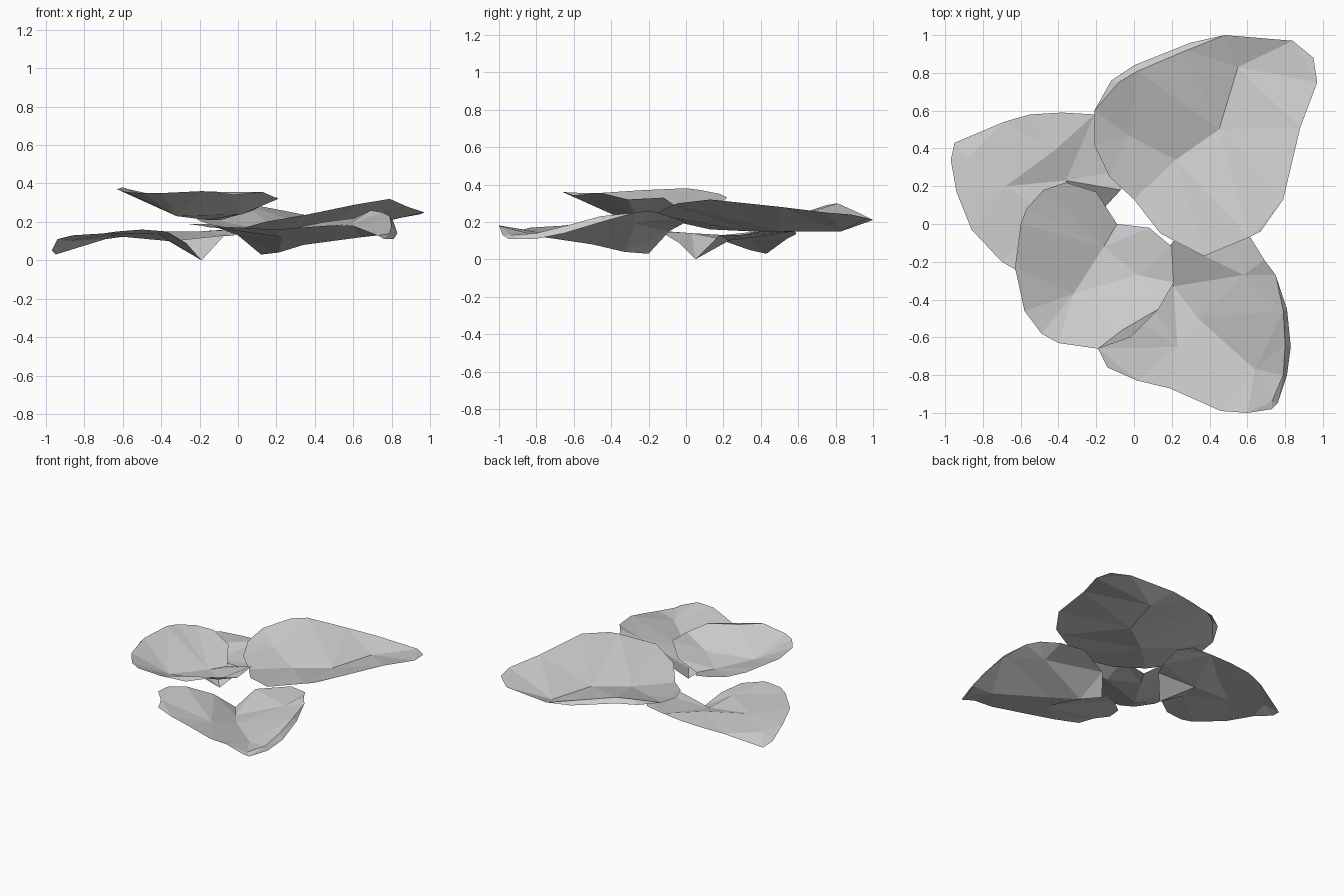
import bpy
import bmesh
from mathutils import Vector
from mathutils.geometry import delaunay_2d_cdt

default_cube = bpy.data.objects.get("Cube")
if default_cube:
    bpy.data.objects.remove(default_cube, do_unlink=True)

# One plain grey for all the petals
grey = bpy.data.materials.new("pale_grey")
grey.use_nodes = True
tone = (0.6, 0.6, 0.6, 1)
grey.diffuse_color = tone
grey.node_tree.nodes["Principled BSDF"].inputs["Base Color"].default_value = tone


def make_petal(name, rim, folds):
    """Span a faceted single sheet between a rim loop and its fold lines."""
    points = list(rim)
    edges = [(i, (i + 1) % len(rim)) for i in range(len(rim))]
    for fold in folds:
        start = len(points)
        points += fold
        edges += [(start + i, start + i + 1) for i in range(len(fold) - 1)]

    # Triangulate in plan, then lift every corner to its own height
    flat = [Vector(p[:2]) for p in points]
    corners, _, faces, sources, _, _ = delaunay_2d_cdt(flat, edges, [], 1, 1e-5)
    bm = bmesh.new()
    verts = []
    for corner, source in zip(corners, sources):
        if source:
            height = points[source[0]][2]
        else:
            height = min(points, key=lambda p: (Vector(p[:2]) - corner).length)[2]
        verts.append(bm.verts.new((corner.x, corner.y, height)))
    for face in faces:
        bm.faces.new([verts[i] for i in face])

    # Upper side faces the sky
    bm.normal_update()
    for face in bm.faces:
        if face.normal.z < 0:
            face.normal_flip()
    mesh = bpy.data.meshes.new(name)
    bm.to_mesh(mesh)
    bm.free()
    mesh.materials.append(grey)
    petal = bpy.data.objects.new(name, mesh)
    bpy.context.collection.objects.link(petal)
    return petal


# Large petal at the back left, a shallow trough with raised sides
make_petal(
    "back_left_petal",
    rim=[
        (-.21, .60, .24), (-.12, .76, .26), (0, .84, .27), (.3, .96, .22),
        (.48, 1, .21), (.84, .97, .22), (.95, .88, .24), (.97, .75, .25),
        (.88, .51, .28), (.79, .13, .32), (.67, -.04, .3), (.61, -.07, .29),
        (.37, -.17, .24), (.14, -.05, .2), (0, .13, .16), (-.13, .25, .18),
        (-.21, .42, .21),
    ],
    folds=[
        [(-.08, .75, .29), (.02, .81, .3), (.28, .92, .25)],
        [(.22, .34, .15), (.45, .5, .15), (.55, .83, .15)],
        [(-.03, .47, .19)],
    ],
)

# Heart-shaped petal at the back right, its base dipping to the ground
make_petal(
    "back_right_petal",
    rim=[
        (-.97, .34, .05), (-.95, .43, .03), (-.69, .54, .11), (-.55, .58, .13),
        (-.38, .59, .14), (-.21, .58, .15), (-.06, .56, .16), (0, .46, .16),
        (-.02, .29, .13), (-.07, .18, .13), (-.19, .05, 0), (-.27, -.04, .09),
        (-.37, -.14, .15), (-.5, -.24, .16), (-.63, -.24, .15), (-.7, -.2, .14),
        (-.86, -.03, .13), (-.94, .17, .11),
    ],
    folds=[
        [(-.88, .35, .1), (-.68, .2, .13), (-.36, .23, .1)],
        [(-.42, .39, .15)],
        [(-.42, .03, .14)],
    ],
)

# Highest petal at the front right, a bowl folded along its middle
make_petal(
    "front_right_petal",
    rim=[
        (-.6, 0, .38), (-.57, .08, .37), (-.48, .18, .35), (-.36, .22, .33),
        (-.2, .17, .28), (-.09, 0, .21), (.08, -.02, .26), (.2, -.12, .33),
        (.21, -.31, .32), (.13, -.45, .355), (-.02, -.6, .34), (-.19, -.66, .36),
        (-.4, -.63, .35), (-.49, -.58, .35), (-.58, -.46, .355), (-.63, -.23, .37),
    ],
    folds=[
        [(-.16, -.12, .21), (-.32, -.37, .23)],
        [(-.06, -.56, .355)],
        [(.02, -.27, .24)],
    ],
)

# Heart-shaped petal at the front left, curling down along its outer side
make_petal(
    "front_left_petal",
    rim=[
        (-.27, -.58, .19), (-.19, -.66, .18), (-.14, -.76, .17), (.02, -.83, .17),
        (.19, -.87, .16), (.46, -.99, .18), (.6, -1, .18), (.73, -.98, .13),
        (.76, -.95, .11), (.81, -.8, .11), (.83, -.65, .14), (.81, -.45, .2),
        (.75, -.27, .25), (.69, -.19, .26), (.61, -.06, .22), (.45, 0, .2),
        (.21, -.09, .15), (.12, -.2, .03), (0, -.29, .13), (-.16, -.4, .19),
        (-.26, -.48, .19),
    ],
    folds=[
        [(.21, -.33, .04), (.34, -.5, .08), (.64, -.77, .12)],
        [(.73, -.94, .13), (.79, -.8, .14), (.8, -.64, .18), (.79, -.46, .23)],
        [(.23, -.65, .12)],
        [(.58, -.27, .19)],
    ],
)
